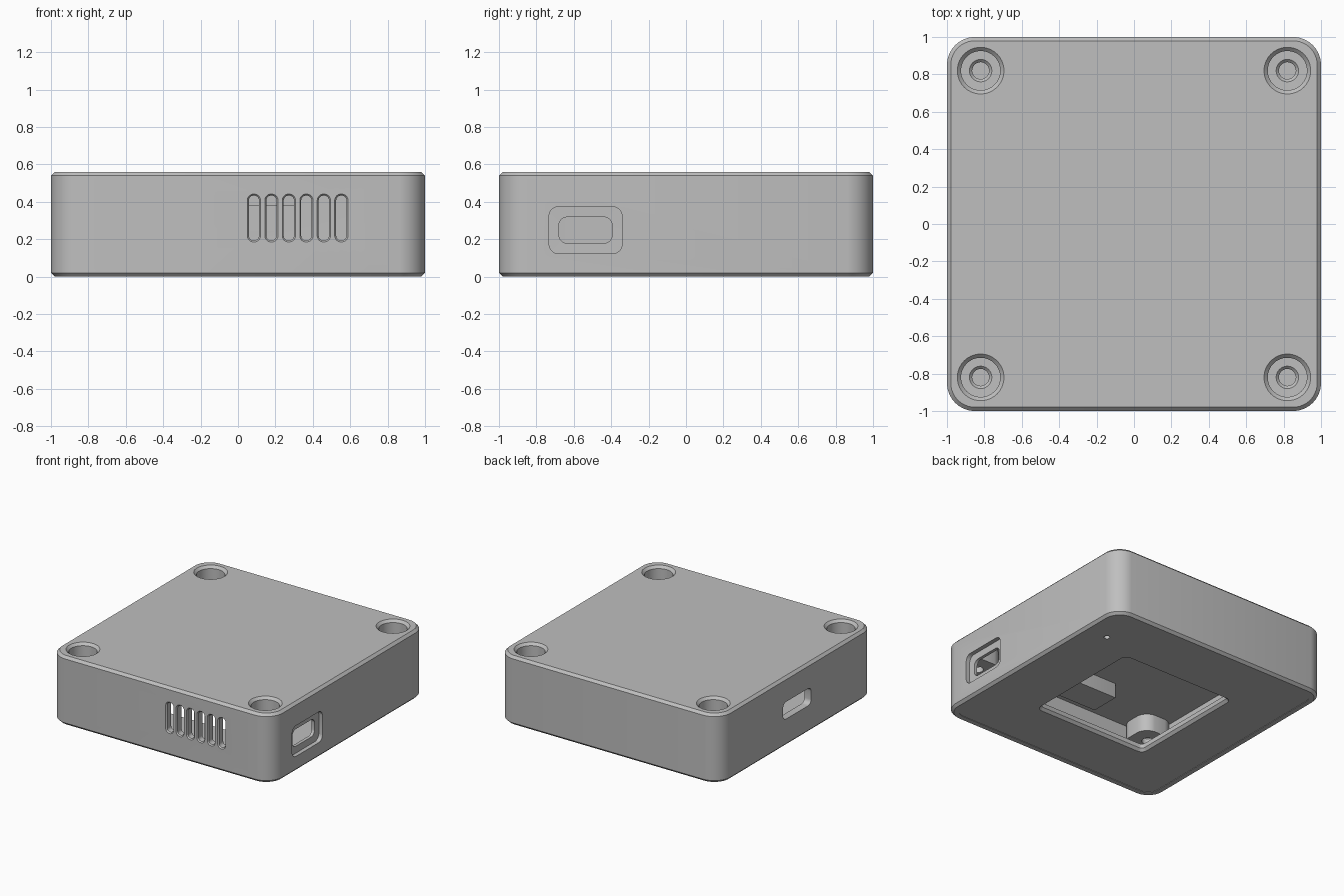
import bpy, bmesh, math
from mathutils import Matrix, Vector

if "Cube" in bpy.data.objects:
    bpy.data.objects.remove(bpy.data.objects["Cube"], do_unlink=True)

GREY = (0.52, 0.52, 0.52, 1)
mat = bpy.data.materials.new("plain grey")
mat.use_nodes = True
mat.diffuse_color = GREY
mat.node_tree.nodes["Principled BSDF"].inputs["Base Color"].default_value = GREY

HEIGHT, WALL, CHAMFER, CEILING = 0.56, 0.06, 0.02, 0.50

# Local axes (width, height, depth) for each side of the box
UP = Matrix.Identity(4)
FRONT = Matrix.Rotation(math.pi / 2, 4, 'X')
SIDE = Matrix(((0, 0, 1, 0), (1, 0, 0, 0), (0, 1, 0, 0), (0, 0, 0, 1)))


def ring(w, h, r, steps=9):
    """Rounded rectangle outline; a full radius gives a circle."""
    pts = []
    for k, (sx, sy) in enumerate(((1, 1), (-1, 1), (-1, -1), (1, -1))):
        cx, cy = sx * (w / 2 - r), sy * (h / 2 - r)
        for i in range(steps):
            a = math.pi / 2 * (k + (i + 0.5) / steps)
            pts.append((cx + r * math.cos(a), cy + r * math.sin(a)))
    return pts


def loft(name, layers, at=(0, 0), axes=UP):
    """Solid through stacked rounded rectangles (width, height, radius, depth)."""
    bm = bmesh.new()
    rings = [[bm.verts.new(axes @ Vector((x + at[0], y + at[1], d))) for x, y in ring(w, h, r)]
             for w, h, r, d in layers]
    n = len(rings[0])
    for a, b in zip(rings, rings[1:]):
        for i in range(n):
            bm.faces.new((a[i], a[(i + 1) % n], b[(i + 1) % n], b[i]))
    bm.faces.new(rings[0][::-1])
    bm.faces.new(rings[-1])
    bmesh.ops.recalc_face_normals(bm, faces=bm.faces)
    me = bpy.data.meshes.new(name)
    bm.to_mesh(me)
    bm.free()
    me.materials.append(mat)
    ob = bpy.data.objects.new(name, me)
    bpy.context.collection.objects.link(ob)
    return ob


def combine(target, tool, op='DIFFERENCE'):
    """Cut or merge the tool into the target, then discard the tool."""
    mod = target.modifiers.new("combine", 'BOOLEAN')
    mod.operation, mod.solver, mod.object = op, 'EXACT', tool
    bpy.context.view_layer.objects.active = target
    bpy.ops.object.modifier_apply(modifier=mod.name)
    bpy.data.objects.remove(tool, do_unlink=True)


def disc(r, d):
    return (2 * r, 2 * r, r, d)


# Hollow case, open underneath, with chamfered rims
small = 2 - 2 * CHAMFER
case = loft("case", [(small, small, 0.13, 0), (2, 2, 0.15, CHAMFER),
                     (2, 2, 0.15, HEIGHT - CHAMFER), (small, small, 0.13, HEIGHT)])
inner = 2 - 2 * WALL
combine(case, loft("cavity", [(inner, inner, 0.09, -0.1), (inner, inner, 0.09, CEILING)]))

# Corner bosses with counterbored screw holes
corners = [(x, y) for x in (-0.82, 0.82) for y in (-0.82, 0.82)]
for c in corners:
    combine(case, loft("boss", [(0.28, 0.28, 0.1, 0.36), (0.28, 0.28, 0.1, 0.53)], c), 'UNION')
    combine(case, loft("screw_hole", [disc(0.045, 0.3), disc(0.045, 0.405), disc(0.06, 0.42),
                                      disc(0.105, 0.421), disc(0.105, 0.54),
                                      disc(0.125, 0.5601), disc(0.125, 0.6)], c))

# Block hanging from the ceiling behind the vents
combine(case, loft("ceiling_block", [(0.56, 0.24, 0.004, 0.38), (0.56, 0.24, 0.004, 0.53)],
                   (0.03, -0.63)), 'UNION')

# Row of vents in the front wall
for i in range(6):
    combine(case, loft("vent", [(0.055, 0.24, 0.026, 0.9), (0.055, 0.24, 0.026, 0.99),
                                (0.072, 0.257, 0.034, 1.0001), (0.072, 0.257, 0.034, 1.1)],
                       (0.085 + 0.0935 * i, 0.313), FRONT))

# Recessed port on one side, plain slot on the other
combine(case, loft("port", [(0.285, 0.14, 0.045, 0.9), (0.285, 0.14, 0.045, 0.965),
                            (0.39, 0.25, 0.05, 0.966), (0.39, 0.25, 0.05, 1.1)],
                   (-0.537, 0.248), SIDE))
combine(case, loft("slot", [(0.36, 0.14, 0.04, -1.1), (0.36, 0.14, 0.04, -0.9)], (0, 0.29), SIDE))

# Base plate with a square opening and a pin hole
base = loft("base_plate", [(inner, inner, 0.09, 0.004), (inner, inner, 0.09, 0.06)])
combine(base, loft("opening", [(1.02, 1.02, 0.05, -0.1), (1.02, 1.02, 0.05, 0.003),
                               (0.98, 0.98, 0.03, 0.025), (0.98, 0.98, 0.03, 0.1)]))
combine(base, loft("pin_hole", [disc(0.022, -0.1), disc(0.022, 0.1)], (0.79, 0.63)))

# Smooth curved walls, crisp edges
bpy.ops.object.select_all(action='DESELECT')
for ob in (case, base):
    ob.select_set(True)
bpy.context.view_layer.objects.active = case
bpy.ops.object.shade_smooth_by_angle(angle=math.radians(30))
